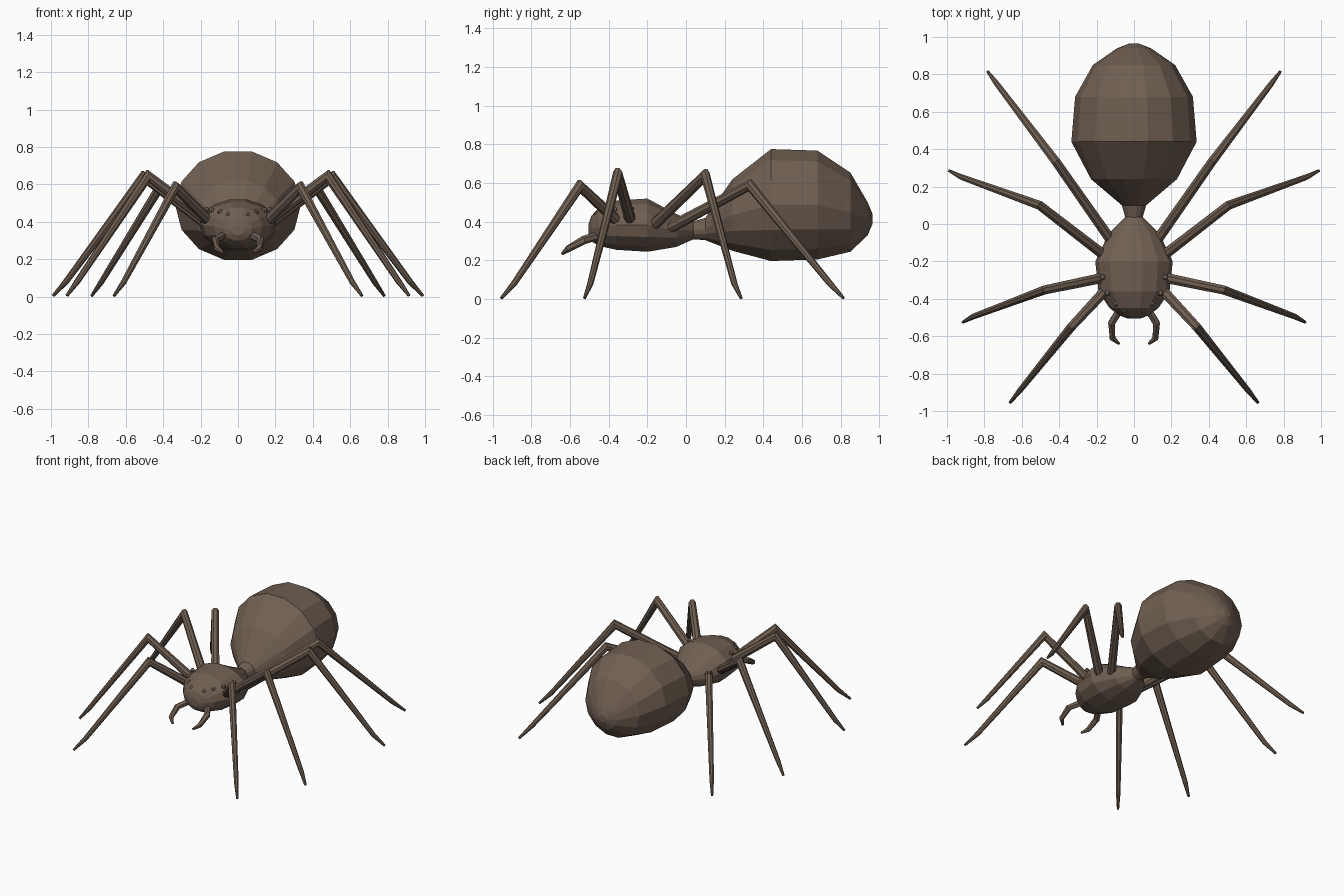
import bpy
import bmesh
from math import sin, cos, pi
from mathutils import Vector

cube = bpy.data.objects.get("Cube")
if cube:
    bpy.data.objects.remove(cube)

brown = bpy.data.materials.new("dull brown")
brown.use_nodes = True
colour = (0.162, 0.115, 0.084, 1)
brown.diffuse_color = colour
brown.node_tree.nodes["Principled BSDF"].inputs["Base Color"].default_value = colour


def finish(bm, name):
    """Turn a bmesh into a flat-shaded brown object."""
    bmesh.ops.recalc_face_normals(bm, faces=bm.faces)
    mesh = bpy.data.meshes.new(name)
    bm.to_mesh(mesh)
    bm.free()
    mesh.materials.append(brown)
    ob = bpy.data.objects.new(name, mesh)
    bpy.context.collection.objects.link(ob)
    return ob


def skin(name, rings):
    """Bridge rings of points and close both ends."""
    bm = bmesh.new()
    loops = [[bm.verts.new(p) for p in ring] for ring in rings]
    n = len(loops[0])
    for a, b in zip(loops, loops[1:]):
        for i in range(n):
            j = (i + 1) % n
            bm.faces.new((a[i], a[j], b[j], b[i]))
    bm.faces.new(loops[0])
    bm.faces.new(loops[-1])
    return finish(bm, name)


def body(name, sections, sides=14):
    """Sections are (y, half width, bottom, top)."""
    rings = []
    for y, w, low, high in sections:
        mid, half = (low + high) / 2, (high - low) / 2 / cos(pi / sides)
        rings.append([(w * cos(2 * pi * i / sides), y,
                       mid + half * sin(2 * pi * i / sides)) for i in range(sides)])
    return skin(name, rings)


def limb(name, path, radii, sides=8):
    """Tapered tube with mitred bends."""
    pts = [Vector(p) for p in path]
    dirs = [(b - a).normalized() for a, b in zip(pts, pts[1:])]
    rings = []
    for k, (p, r) in enumerate(zip(pts, radii)):
        before, after = dirs[max(k - 1, 0)], dirs[min(k, len(dirs) - 1)]
        t = (before + after).normalized()
        side = t.cross(Vector((0, 0, 1))).normalized()
        up = side.cross(t)
        stretch = min(1 / max(t.dot(after), 0.1), 1.4)
        rings.append([p + side * r * cos(2 * pi * (i + 0.5) / sides)
                      + up * r * stretch * sin(2 * pi * (i + 0.5) / sides)
                      for i in range(sides)])
    return skin(name, rings)


# Body: head section and rear section joined by a narrow waist
body("head_and_thorax", [
    (-0.505, 0.035, 0.33, 0.385), (-0.49, 0.075, 0.30, 0.43),
    (-0.45, 0.13, 0.275, 0.475), (-0.36, 0.19, 0.255, 0.51),
    (-0.20, 0.207, 0.245, 0.52), (-0.05, 0.135, 0.27, 0.44),
    (0.04, 0.045, 0.31, 0.40)])
body("abdomen", [
    (0.03, 0.045, 0.31, 0.40), (0.10, 0.065, 0.305, 0.42),
    (0.24, 0.23, 0.25, 0.62), (0.44, 0.335, 0.197, 0.776),
    (0.68, 0.315, 0.205, 0.768), (0.85, 0.22, 0.245, 0.655),
    (0.94, 0.09, 0.33, 0.50), (0.965, 0.025, 0.39, 0.44)])

# Leg joints on the +x side: hip, knee, ankle, foot
legs = {
    "front": [(0.13, -0.33, 0.38), (0.335, -0.55, 0.585), (0.61, -0.89, 0.08), (0.663, -0.955, 0.005)],
    "front_middle": [(0.13, -0.28, 0.38), (0.48, -0.353, 0.645), (0.86, -0.495, 0.08), (0.915, -0.525, 0.005)],
    "back_middle": [(0.13, -0.19, 0.36), (0.505, 0.10, 0.64), (0.92, 0.25, 0.08), (0.988, 0.285, 0.005)],
    "back": [(0.10, -0.12, 0.35), (0.415, 0.33, 0.59), (0.73, 0.745, 0.08), (0.782, 0.815, 0.005)],
}
palp = [(0.07, -0.45, 0.33), (0.12, -0.53, 0.305), (0.115, -0.61, 0.26), (0.08, -0.64, 0.235)]
eyes = [(0.05, -0.462, 0.438), (0.095, -0.425, 0.452), (0.142, -0.37, 0.462), (0.168, -0.285, 0.465)]

for side, s in (("left", 1), ("right", -1)):
    for name, path in legs.items():
        limb(f"{side}_{name}_leg", [(s * x, y, z) for x, y, z in path],
             (0.03, 0.026, 0.016, 0.008))
    limb(f"{side}_feeler", [(s * x, y, z) for x, y, z in palp],
         (0.023, 0.021, 0.017, 0.008), 6)
    for i, (x, y, z) in enumerate(eyes):
        bm = bmesh.new()
        bmesh.ops.create_uvsphere(bm, u_segments=8, v_segments=6, radius=0.015)
        bmesh.ops.translate(bm, verts=bm.verts, vec=(s * x, y, z))
        finish(bm, f"{side}_eye_{i + 1}")
